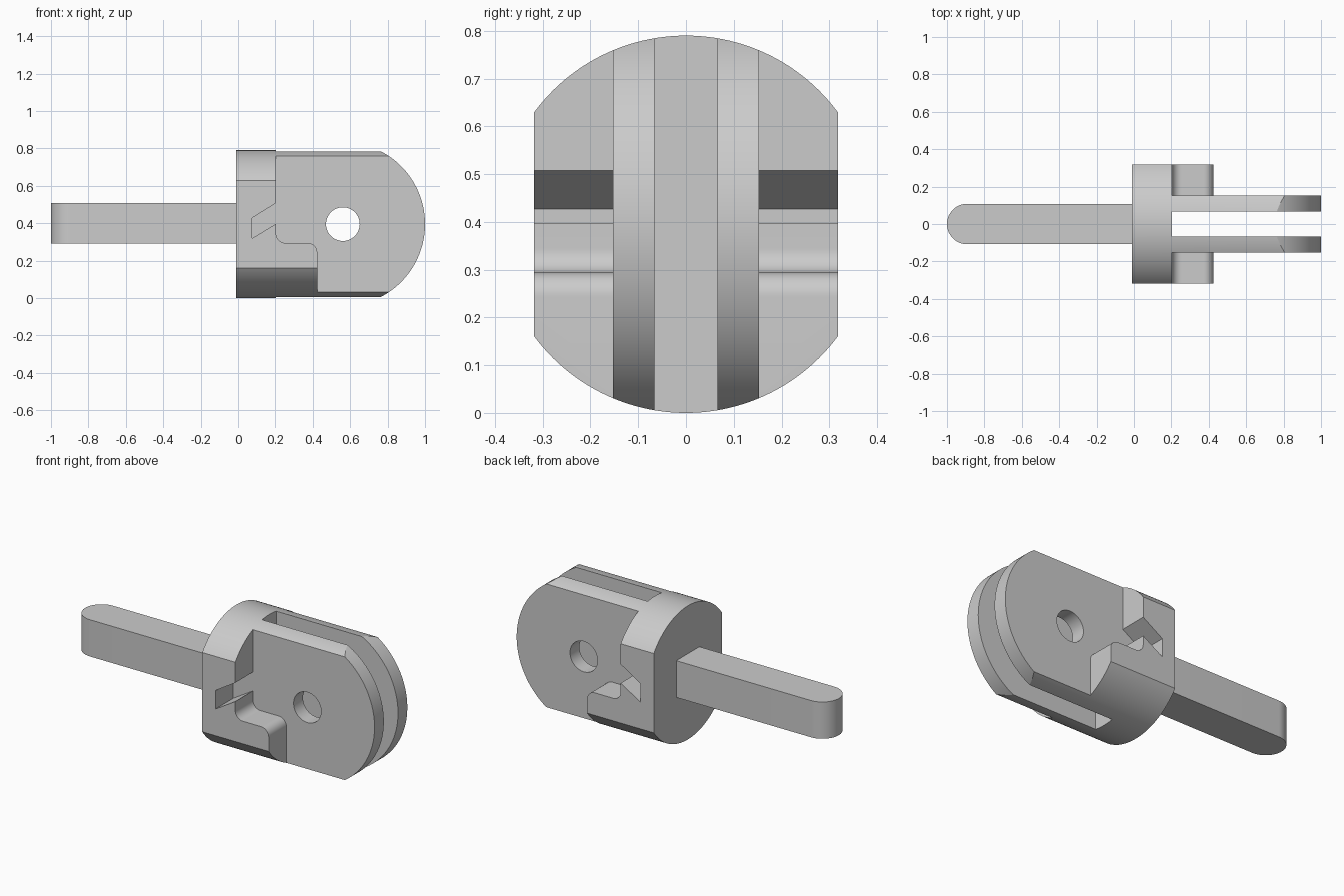
import bpy, bmesh, math
from mathutils import Vector

if "Cube" in bpy.data.objects:
    bpy.data.objects.remove(bpy.data.objects["Cube"])

GREY = (0.6, 0.6, 0.6, 1)
steel = bpy.data.materials.new("plain grey")
steel.use_nodes = True
steel.diffuse_color = GREY
steel.node_tree.nodes["Principled BSDF"].inputs["Base Color"].default_value = GREY

MID = 0.395       # axis height and barrel radius
PIN = 0.561       # pin hole and nose centre
FLAT = 0.318      # half width across the side flats
PLATE = 0.153     # outer face of the fork plates
FORK = 0.204      # where the fork begins


def arc(cx, cy, r, start, end, n=12):
    angles = [math.radians(start + (end - start) * i / n) for i in range(n + 1)]
    return [(cx + r * math.cos(a), cy + r * math.sin(a)) for a in angles]


def prism(name, pts, axis, lo, hi):
    """Extrude a closed 2D profile along x (y,z), y (x,z) or z (x,y)."""
    place = {"x": lambda a, b, t: (t, a, b),
             "y": lambda a, b, t: (a, t, b),
             "z": lambda a, b, t: (a, b, t)}[axis]
    bm = bmesh.new()
    face = bm.faces.new([bm.verts.new(place(a, b, lo)) for a, b in pts])
    out = bmesh.ops.extrude_face_region(bm, geom=[face])
    moved = [g for g in out["geom"] if isinstance(g, bmesh.types.BMVert)]
    bmesh.ops.translate(bm, verts=moved, vec=Vector(place(0, 0, hi - lo)))
    bmesh.ops.recalc_face_normals(bm, faces=bm.faces)
    mesh = bpy.data.meshes.new(name)
    bm.to_mesh(mesh)
    bm.free()
    mesh.materials.append(steel)
    obj = bpy.data.objects.new(name, mesh)
    bpy.context.collection.objects.link(obj)
    return obj


def activate(obj):
    bpy.ops.object.select_all(action="DESELECT")
    obj.select_set(True)
    bpy.context.view_layer.objects.active = obj


def boolean(obj, cutter, operation="DIFFERENCE"):
    cutter.hide_render = True
    mod = obj.modifiers.new("cut", "BOOLEAN")
    mod.operation, mod.solver, mod.object = operation, "EXACT", cutter
    activate(obj)
    bpy.ops.object.modifier_apply(modifier=mod.name)
    bpy.data.objects.remove(cutter)


# Barrel with two side flats
half = math.degrees(math.asin(FLAT / MID))
section = (arc(0, MID, MID, 90 - half, 90 + half, 48)
           + arc(0, MID, MID, 270 - half, 270 + half, 48))
body = prism("fork_body", section, "x", -0.012, 1.1)

# Rounded nose
nose = [(-0.2, -0.1)] + arc(PIN, MID, 1 - PIN, -90, 90, 72) + [(-0.2, 0.9)]
boolean(body, prism("nose_shape", nose, "y", -0.5, 0.5), "INTERSECT")

# Side recesses with hooked notch and stepped, filleted cheek
recess = ([(FORK, 1), (FORK, 0.508), (0.074, 0.427), (0.074, 0.318), (FORK, 0.397)]
          + arc(FORK + 0.05, 0.344, 0.05, 180, 270)
          + arc(0.374, 0.244, 0.05, 90, 0)
          + [(0.424, -0.2), (1.2, -0.2), (1.2, 1)])
for side in (-1, 1):
    lo, hi = sorted((side * PLATE, side * 0.5))
    boolean(body, prism("recess_cutter", recess, "y", lo, hi))

# Slot between the fork plates
slot = [(FORK, -0.066), (1.2, -0.066), (1.2, 0.066), (FORK, 0.066)]
boolean(body, prism("slot_cutter", slot, "z", -0.2, 1))

# Pin hole
hole = arc(PIN, MID, 0.09, 0, 360, 48)[:-1]
boolean(body, prism("hole_cutter", hole, "y", -0.5, 0.5))

# Tang with rounded tip
R = 0.108
tang_outline = [(0, -R), (0, R)] + arc(R - 1, 0, R, 90, 270, 32)
tang = prism("tang", tang_outline, "z", 0.29, 0.507)

for part in (body, tang):
    activate(part)
    bpy.ops.object.shade_smooth_by_angle(angle=math.radians(25))
